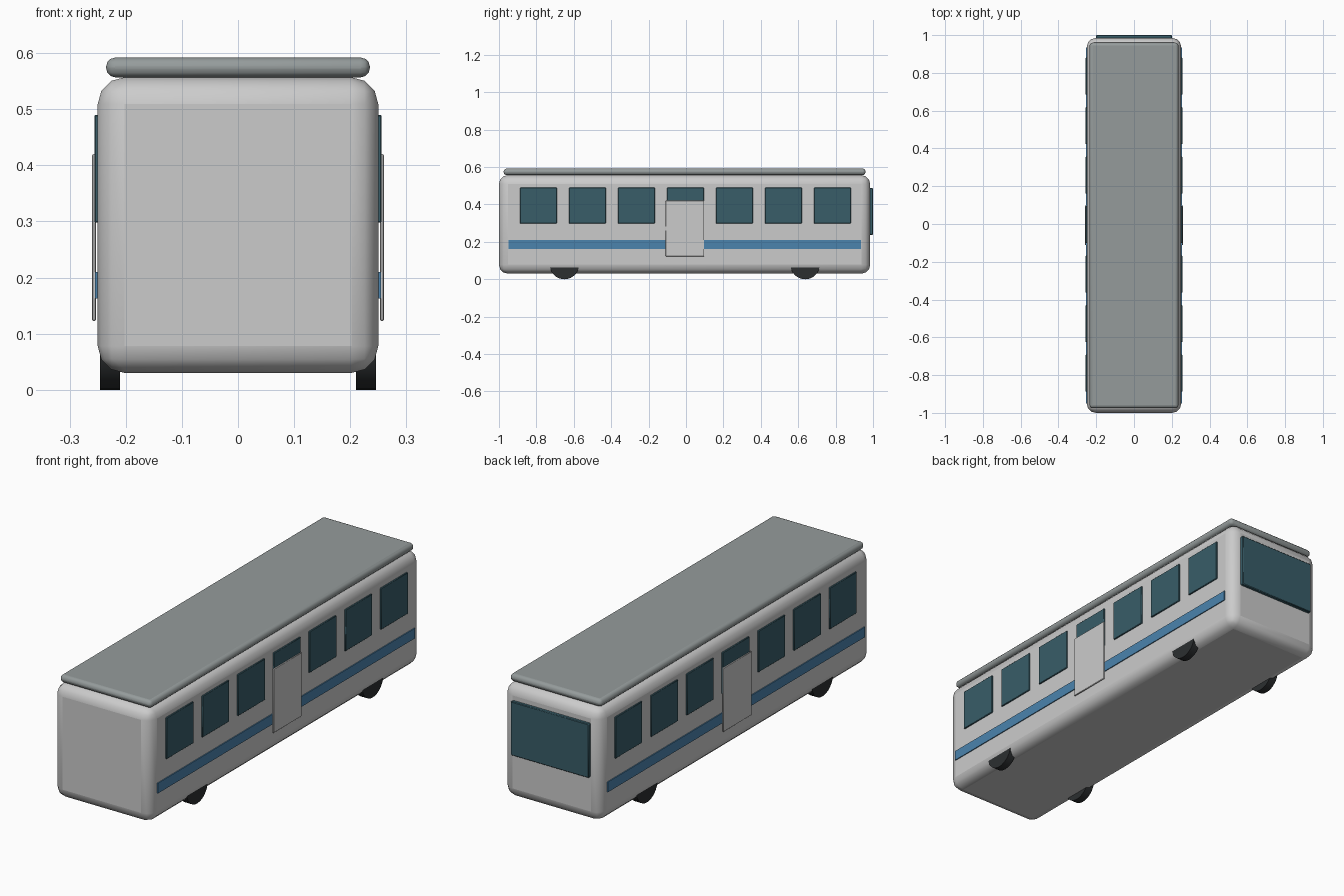
import bpy
import math

if "Cube" in bpy.data.objects:
    bpy.data.objects.remove(bpy.data.objects["Cube"])


def material(name, color):
    m = bpy.data.materials.new(name)
    m.diffuse_color = (*color, 1)
    m.use_nodes = True
    m.node_tree.nodes["Principled BSDF"].inputs["Base Color"].default_value = m.diffuse_color
    return m


glass = material("glass", (0.04, 0.11, 0.14))
blue = material("blue", (0.07, 0.23, 0.42))
rubber = material("rubber", (0.025, 0.028, 0.03))
white = material("white", (0.55, 0.58, 0.58))
grey = material("roof_grey", (0.30, 0.33, 0.33))


def box(name, x, y, z, mat, bevel=0.0, segments=3):
    """Box from (min, max) ranges, with optional rounded edges."""
    bpy.ops.mesh.primitive_cube_add(
        size=1, location=[(r[0] + r[1]) / 2 for r in (x, y, z)])
    ob = bpy.context.object
    ob.name = name
    ob.scale = [r[1] - r[0] for r in (x, y, z)]
    bpy.ops.object.transform_apply(location=False, rotation=False, scale=True)
    ob.data.materials.append(mat)
    if bevel:
        mod = ob.modifiers.new("round", "BEVEL")
        mod.width = bevel
        mod.segments = segments
        bpy.ops.object.shade_smooth_by_angle(angle=math.radians(40))
    return ob


def side_box(name, side, x, y, z, mat, bevel=0.0, segments=1):
    xs = sorted((side * x[0], side * x[1]))
    return box(name, xs, y, z, mat, bevel, segments)


# Body shell and roof slab
box("body", (-0.25, 0.25), (-1.0, 0.985), (0.03, 0.557), white, 0.048, 3)
box("roof", (-0.235, 0.235), (-0.975, 0.96), (0.557, 0.592), grey, 0.016, 3)

# Rear window
box("rear_window", (-0.2, 0.2), (0.98, 1.0), (0.238, 0.488), glass, 0.003, 1)

for side, label in ((-1, "left"), (1, "right")):
    # Side windows
    for i in range(7):
        c = -0.003 + (i - 3) * 0.262
        side_box(f"{label}_window_{i + 1}", side, (0.244, 0.256),
                 (c - 0.098, c + 0.098), (0.298, 0.49), glass, 0.002)
    # Stripe and door
    side_box(f"{label}_stripe", side, (0.246, 0.2545),
             (-0.95, 0.935), (0.163, 0.21), blue)
    side_box(f"{label}_door", side, (0.253, 0.26),
             (-0.11, 0.097), (0.123, 0.42), white, 0.002)
    # Wheels
    for y, end in ((-0.65, "front"), (0.637, "rear")):
        bpy.ops.mesh.primitive_cylinder_add(
            vertices=32, radius=0.078, depth=0.036,
            location=(side * 0.228, y, 0.078),
            rotation=(0, math.pi / 2, 0))
        wheel = bpy.context.object
        wheel.name = f"{label}_{end}_wheel"
        wheel.data.materials.append(rubber)
        bpy.ops.object.shade_smooth_by_angle(angle=math.radians(40))
